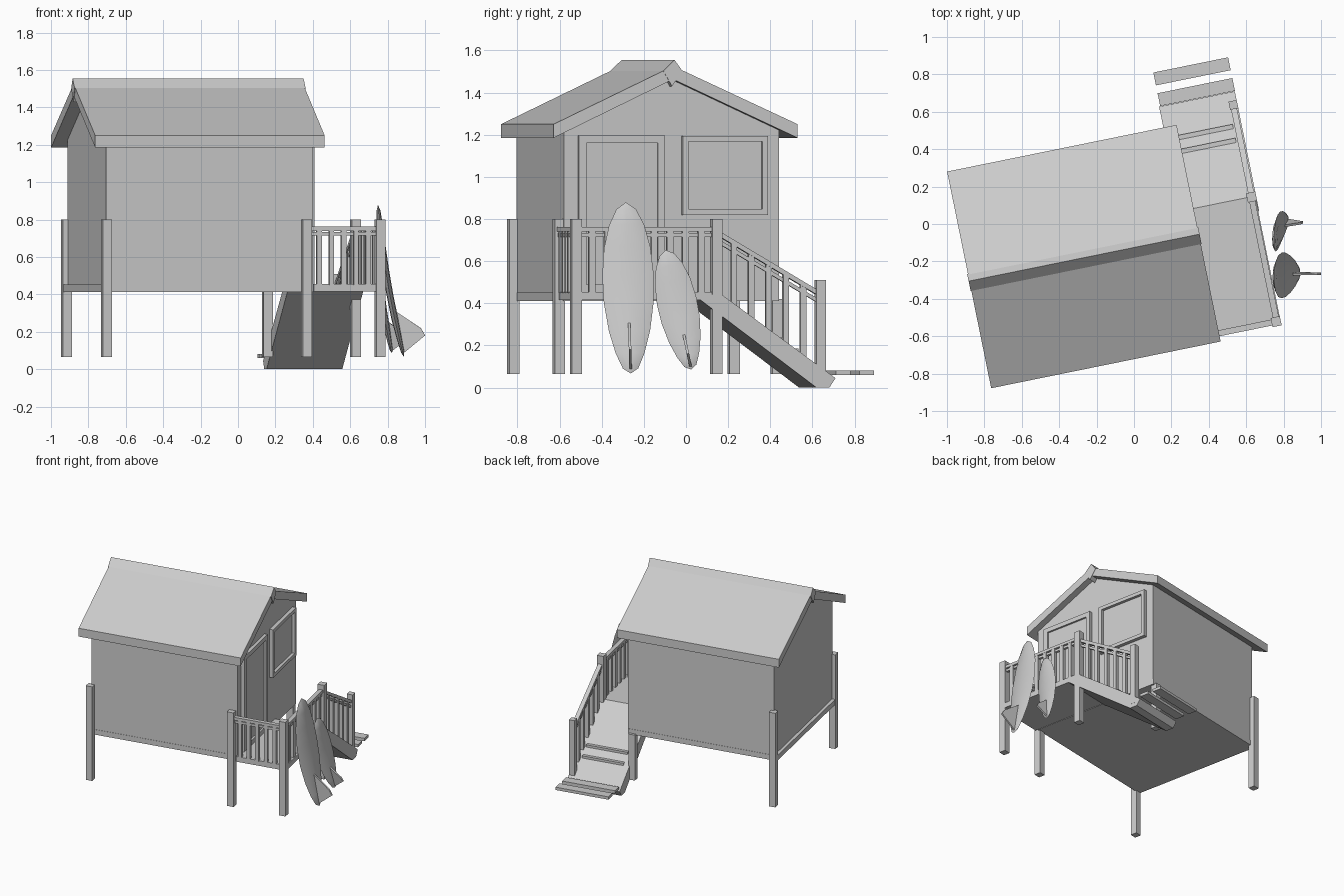
import bpy, math
from mathutils import Matrix, Vector

if "Cube" in bpy.data.objects:
    bpy.data.objects.remove(bpy.data.objects["Cube"])

# The hut is turned a little about z; all hut parts use its local frame
HUT = Matrix.Translation((-0.268, -0.174, 0)) @ Matrix.Rotation(math.radians(11.5), 4, 'Z')


def mesh(name, verts, faces, mat=HUT):
    me = bpy.data.meshes.new(name)
    me.from_pydata([mat @ Vector(v) for v in verts], [], faces)
    ob = bpy.data.objects.new(name, me)
    bpy.context.collection.objects.link(ob)
    bpy.context.view_layer.objects.active = ob
    ob.select_set(True)
    bpy.ops.object.mode_set(mode='EDIT')
    bpy.ops.mesh.select_all(action='SELECT')
    bpy.ops.mesh.normals_make_consistent(inside=False)
    bpy.ops.object.mode_set(mode='OBJECT')
    ob.select_set(False)
    return ob


def prism(name, prof, u0, u1):
    """Profile in (v, z) extruded along u."""
    n = len(prof)
    verts = [(u, v, z) for u in (u0, u1) for v, z in prof]
    faces = [tuple(range(n)), tuple(range(n, 2 * n))]
    faces += [(i, (i + 1) % n, n + (i + 1) % n, n + i) for i in range(n)]
    return mesh(name, verts, faces)


def box(name, u0, u1, v0, v1, z0, z1):
    return prism(name, [(v0, z0), (v1, z0), (v1, z1), (v0, z1)], u0, u1)


def post(name, u, v, z0, z1, s=0.05):
    return box(name, u - s / 2, u + s / 2, v - s / 2, v + s / 2, z0, z1)


def frame(name, u0, u1, v0, v1, z0, z1, t):
    box(name + "_side", u0, u1, v0, v0 + t, z0, z1)
    box(name + "_side", u0, u1, v1 - t, v1, z0, z1)
    box(name + "_top", u0, u1, v0 + t, v1 - t, z1 - t, z1)
    box(name + "_bottom", u0, u1, v0 + t, v1 - t, z0, z0 + t)


# Hut body with gables
R = -0.012
prism("hut_walls", [(-0.531, 0.45), (0.51, 0.45), (0.51, 1.225), (R, 1.465), (-0.531, 1.225)], -0.554, 0.574)
box("hut_floor", -0.578, 0.574, -0.533, 0.512, 0.412, 0.452)

# Roof and ridge beam
prism("roof", [(0.591, 1.25), (R, 1.526), (-0.591, 1.25), (-0.591, 1.185), (R, 1.463), (0.591, 1.185)],
      -0.626, 0.626)
prism("ridge_beam", [(-0.006, 1.555), (0.032, 1.503), (-0.018, 1.43), (-0.06, 1.503)], -0.63, 0.63)

# Door and window
frame("door_frame", 0.57, 0.598, -0.462, -0.045, 0.455, 1.197, 0.035)
box("door_panel", 0.57, 0.584, -0.43, -0.078, 0.456, 1.165)
frame("window_frame", 0.57, 0.602, 0.04, 0.452, 0.82, 1.195, 0.027)
box("window_pane", 0.57, 0.58, 0.065, 0.425, 0.845, 1.17)

# Posts
for u, v, top in ((-0.555, -0.545, 0.8), (-0.555, 0.522, 0.8), (0.537, -0.547, 0.8), (0.537, 0.507, 0.42),
                  (0.938, -0.546, 0.8), (0.942, 0.133, 0.8)):
    post("post", u, v, 0.065, top)
post("stair_post", 0.945, 0.635, 0.03, 0.51, 0.045)

# Deck
box("deck", 0.574, 0.962, -0.555, 0.135, 0.415, 0.455)

# Stair ramp with low treads and two loose planks
prism("stair_ramp", [(0.052, 0.415), (0.613, 0), (0.675, 0), (0.705, 0.045), (0.135, 0.455)], 0.554, 0.967)
for v in (0.46, 0.535):
    z = 0.455 - 0.72 * (v - 0.135)
    prism("stair_tread", [(v - 0.06, z + 0.018), (v, z + 0.018), (v, z - 0.01), (v - 0.06, z - 0.01)], 0.6, 0.92)
for v in (0.707, 0.82):
    box("path_plank", 0.56, 0.968, v, v + 0.07, 0.06, 0.082)

# Deck railings
box("front_rail_cap", 0.537, 0.938, -0.562, -0.53, 0.74, 0.762)
box("front_rail", 0.537, 0.938, -0.556, -0.536, 0.715, 0.733)
box("side_rail_cap", 0.925, 0.957, -0.546, 0.133, 0.74, 0.762)
box("side_rail", 0.931, 0.951, -0.546, 0.133, 0.715, 0.733)
for i in range(5):
    post("front_baluster", 0.537 + 0.401 * (i + 1) / 6, -0.546, 0.45, 0.742, 0.026)
for i in range(8):
    post("side_baluster", 0.941, -0.546 + 0.679 * (i + 1) / 9, 0.45, 0.742, 0.03)

# Stair railing following the slope
prism("stair_rail_cap", [(0.14, 0.72), (0.635, 0.43), (0.635, 0.455), (0.14, 0.745)], 0.928, 0.96)
prism("stair_rail", [(0.14, 0.685), (0.635, 0.395), (0.635, 0.415), (0.14, 0.705)], 0.935, 0.953)
for i in range(5):
    a = 0.133 + 0.502 * (i + 1) / 6 - 0.014
    b = a + 0.028
    lo, hi = (lambda v: 0.44 - 0.72 * (v - 0.135)), (lambda v: 0.725 - 0.586 * (v - 0.14))
    prism("stair_baluster", [(a, lo(a)), (b, lo(b)), (b, hi(b)), (a, hi(a))], 0.93, 0.958)


def surfboard(name, bottom, top, half, thick, fin):
    """Leaning board: length axis bottom to top, deck side facing +x."""
    b, t = Vector(bottom), Vector(top)
    ax = (t - b)
    L = ax.length
    ax.normalize()
    nrm = Vector((1, 0, 0)) - ax * ax.x
    nrm.normalize()
    side = nrm.cross(ax)
    M = Matrix((side, nrm, ax)).transposed().to_4x4()
    M.translation = b
    stations = [(0.03, 0.3), (0.12, 0.56), (0.25, 0.8), (0.42, 0.97), (0.58, 1), (0.74, 0.9), (0.87, 0.68), (0.96, 0.38)]
    ring = [(-1, 0), (-0.6, 0.8), (0, 1), (0.6, 0.8), (1, 0), (0.6, -0.8), (0, -1), (-0.6, -0.8)]
    curve = lambda s: 0.09 * L * (s - 0.4) ** 2
    verts = [(x * w * half, y * thick * min(1, w + 0.2) + curve(s), s * L) for s, w in stations for x, y in ring]
    n, k = len(ring), len(stations)
    faces = [(j * n + i, j * n + (i + 1) % n, (j + 1) * n + (i + 1) % n, (j + 1) * n + i)
             for j in range(k - 1) for i in range(n)]
    verts += [(0, curve(0), 0), (0, curve(1), L)]
    faces += [(i, (i + 1) % n, n * k) for i in range(n)]
    faces += [((k - 1) * n + i, (k - 1) * n + (i + 1) % n, n * k + 1) for i in range(n)]
    ob = mesh(name, verts, faces, M)
    bpy.context.view_layer.objects.active = ob
    ob.select_set(True)
    bpy.ops.object.shade_smooth_by_angle(angle=math.radians(35))
    ob.select_set(False)
    # Fin swept toward the tail
    prof = [(0.005, 0.31 * L), (fin * 0.9, 0.16 * L), (fin, 0.11 * L), (0.01, 0.02 * L)]
    verts = [(x, y, z) for x in (-0.006, 0.006) for y, z in prof]
    mesh(name + "_fin", verts, [(0, 1, 2, 3), (4, 5, 6, 7)] + [(i, (i + 1) % 4, 4 + (i + 1) % 4, 4 + i)
                                                              for i in range(4)], M)


surfboard("large_surfboard", (0.875, -0.262, 0.065), (0.722, -0.285, 0.875), 0.122, 0.018, 0.145)
surfboard("small_surfboard", (0.815, 0.025, 0.085), (0.73, -0.095, 0.65), 0.095, 0.016, 0.1)
